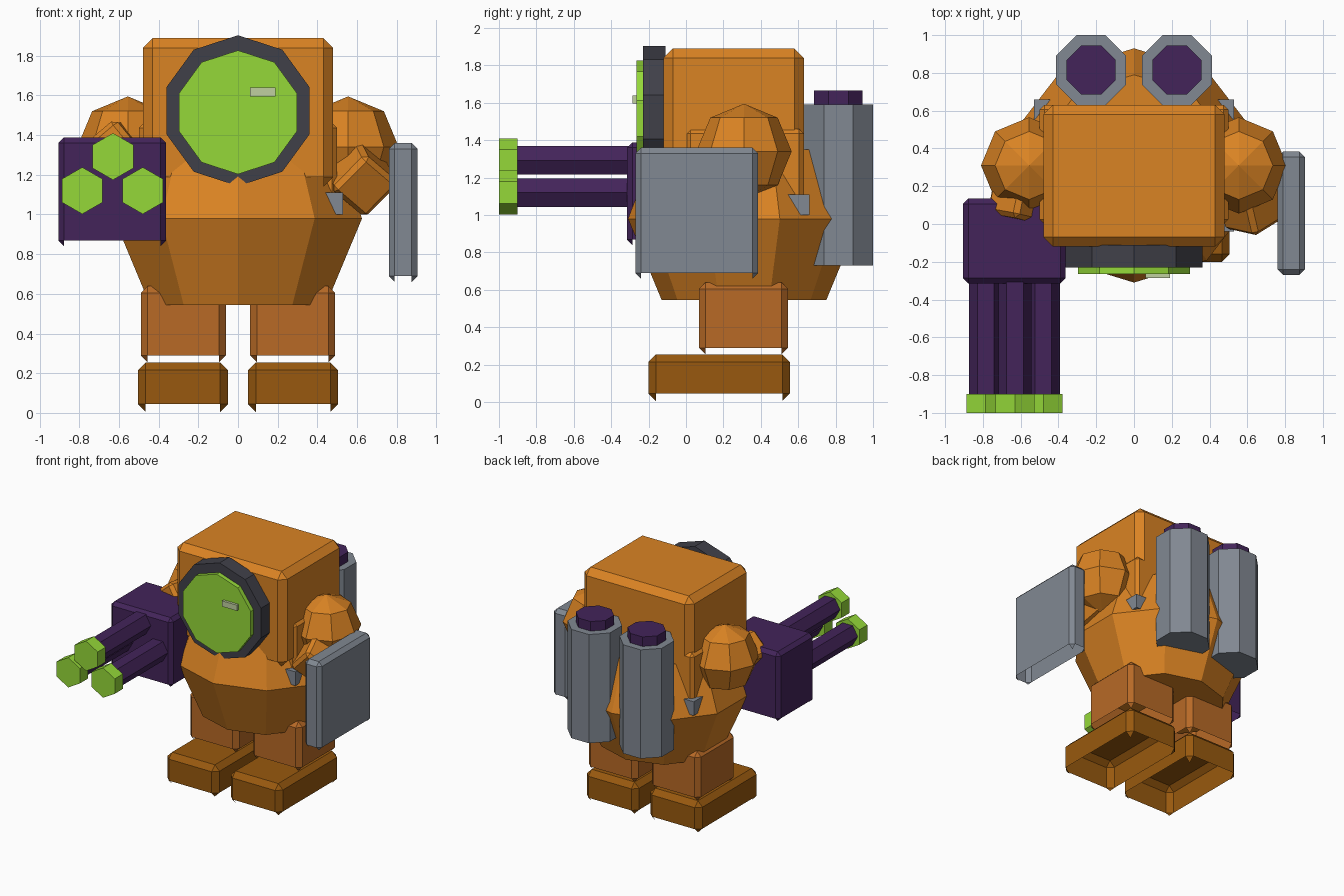
import bpy, bmesh
from math import pi, sin, cos, radians
from mathutils import Matrix, Vector

default = bpy.data.objects.get("Cube")
if default:
    bpy.data.objects.remove(default, do_unlink=True)


def material(name, *rgb):
    lin = [((c / 255 + 0.055) / 1.055) ** 2.4 for c in rgb] + [1.0]
    m = bpy.data.materials.new(name)
    m.use_nodes = True
    m.diffuse_color = lin
    m.node_tree.nodes["Principled BSDF"].inputs["Base Color"].default_value = lin
    return m


ORANGE = material("orange", 218, 131, 35)
RUST = material("rust", 184, 106, 38)
BROWN = material("brown", 152, 89, 14)
GREY = material("steel grey", 129, 136, 146)
CHARCOAL = material("charcoal", 64, 64, 73)
PURPLE = material("dark purple", 67, 36, 90)
GREEN = material("lime green", 149, 217, 57)
PALE = material("pale green", 192, 208, 160)


def finish(name, bm, mat):
    mesh = bpy.data.meshes.new(name)
    bm.to_mesh(mesh)
    bm.free()
    mesh.materials.append(mat)
    ob = bpy.data.objects.new(name, mesh)
    bpy.context.collection.objects.link(ob)
    return ob


def box(name, mat, xs, ys, zs, bevel=0.0, open_bottom=True):
    """Chamfered box; the underside is left open but keeps its corner tips."""
    bm = bmesh.new()
    bmesh.ops.create_cube(bm, size=1)
    spans = (xs, ys, zs)
    for v in bm.verts:
        v.co = [(a + b) / 2 + c * (b - a) for c, (a, b) in zip(v.co, spans)]
    if bevel:
        bmesh.ops.bevel(bm, geom=bm.edges[:], offset=bevel, segments=1,
                        affect='EDGES', profile=0.5)
        bm.normal_update()
        if open_bottom:
            under = [f for f in bm.faces if f.normal.z < -0.3 and len(f.verts) == 4]
            bmesh.ops.delete(bm, geom=under, context='FACES')
    return finish(name, bm, mat)


def prism(name, mat, profile, sides, loc=(0, 0, 0), turn=0.0, forward=False, wide=1.0):
    """Stack of (radius, height) rings; forward lays the axis along -y."""
    bm = bmesh.new()
    rings = []
    for r, h in profile:
        angles = [turn + 2 * pi * i / sides for i in range(sides)]
        rings.append([bm.verts.new((r * sin(a) * wide, r * cos(a), h)) for a in angles])
    for low, high in zip(rings, rings[1:]):
        for i in range(sides):
            j = (i + 1) % sides
            bm.faces.new((low[i], low[j], high[j], high[i]))
    bm.faces.new(rings[0])
    bm.faces.new(rings[-1])
    bmesh.ops.recalc_face_normals(bm, faces=bm.faces[:])
    if forward:
        bm.transform(Matrix.Rotation(pi / 2, 4, 'X'))
    bm.transform(Matrix.Translation(loc))
    return finish(name, bm, mat)


def arm(name, start, end, width, roll):
    """Square bar running between two points."""
    start, end = Vector(start), Vector(end)
    half = width / 2
    bar = box(name, ORANGE, (-half, half), (-half, half),
              (0, (end - start).length), 0.025, False)
    turn = (end - start).to_track_quat('Z', 'Y').to_matrix().to_4x4()
    bar.data.transform(Matrix.Translation(start) @ turn @ Matrix.Rotation(roll, 4, 'Z'))


# Torso, shoulder block, belt and head
prism("torso", ORANGE, [(0.44, 0.545), (0.62, 0.98), (0.48, 1.35)], 10,
      (0, 0.31, 0), wide=1.06)
box("head", ORANGE, (-0.48, 0.48), (-0.12, 0.63), (1.14, 1.89), 0.05)
box("shoulder_block", ORANGE, (-0.5, 0.5), (0, 0.63), (1.0, 1.46), 0.025)
box("belt", GREY, (-0.53, 0.53), (-0.04, 0.66), (1.0, 1.11))

# Round face window
prism("window_frame", CHARCOAL, [(0.38, 0.11), (0.38, 0.23)], 10, (0, 0, 1.523), forward=True)
prism("window_glass", GREEN, [(0.312, 0.22), (0.312, 0.265)], 10, (0, 0, 1.515), forward=True)
box("window_glint", PALE, (0.06, 0.19), (-0.285, -0.26), (1.595, 1.64))

# Legs, feet, shoulders and back tanks in pairs
for side, word in ((-1, "right"), (1, "left")):
    def span(a, b):
        return sorted((side * a, side * b))

    box(word + "_leg", RUST, span(0.06, 0.49), (0.07, 0.545), (0.255, 0.64), 0.035)
    box(word + "_foot", BROWN, span(0.05, 0.505), (-0.2, 0.555), (0.005, 0.255), 0.04)

    bm = bmesh.new()
    bmesh.ops.create_uvsphere(bm, u_segments=8, v_segments=4, radius=0.255)
    bm.transform(Matrix.Translation((side * 0.555, 0.31, 1.34)))
    finish(word + "_shoulder", bm, ORANGE)

    tank = (side * 0.227, 0.815, 0)
    prism(word + "_tank", GREY, [(0.2, 0.73), (0.2, 1.59)], 8, tank, pi / 8)
    prism(word + "_tank_cap", PURPLE, [(0.14, 1.58), (0.14, 1.665)], 8, tank, pi / 8)

# Arms
arm("right_arm", (-0.58, 0.32, 1.32), (-0.64, 0.03, 1.33), 0.22, radians(40))
arm("left_arm", (0.57, 0.32, 1.28), (0.645, 0.0, 1.135), 0.25, radians(50))

# Shield on the left arm
box("shield", GREY, (0.76, 0.905), (-0.27, 0.385), (0.66, 1.36), 0.03)

# Three-barrel gun on the right arm
box("gun_body", PURPLE, (-0.905, -0.362), (-0.315, 0.135), (0.84, 1.388), 0.028)
for i, (x, z) in enumerate(((-0.63, 1.292), (-0.785, 1.12), (-0.48, 1.12))):
    prism("barrel_%d" % i, PURPLE, [(0.088, 0.28), (0.088, 0.92)], 6, (x, 0, z),
          pi / 6, forward=True)
    prism("muzzle_%d" % i, GREEN, [(0.118, 0.9), (0.118, 1.0)], 6, (x, 0, z), forward=True)
